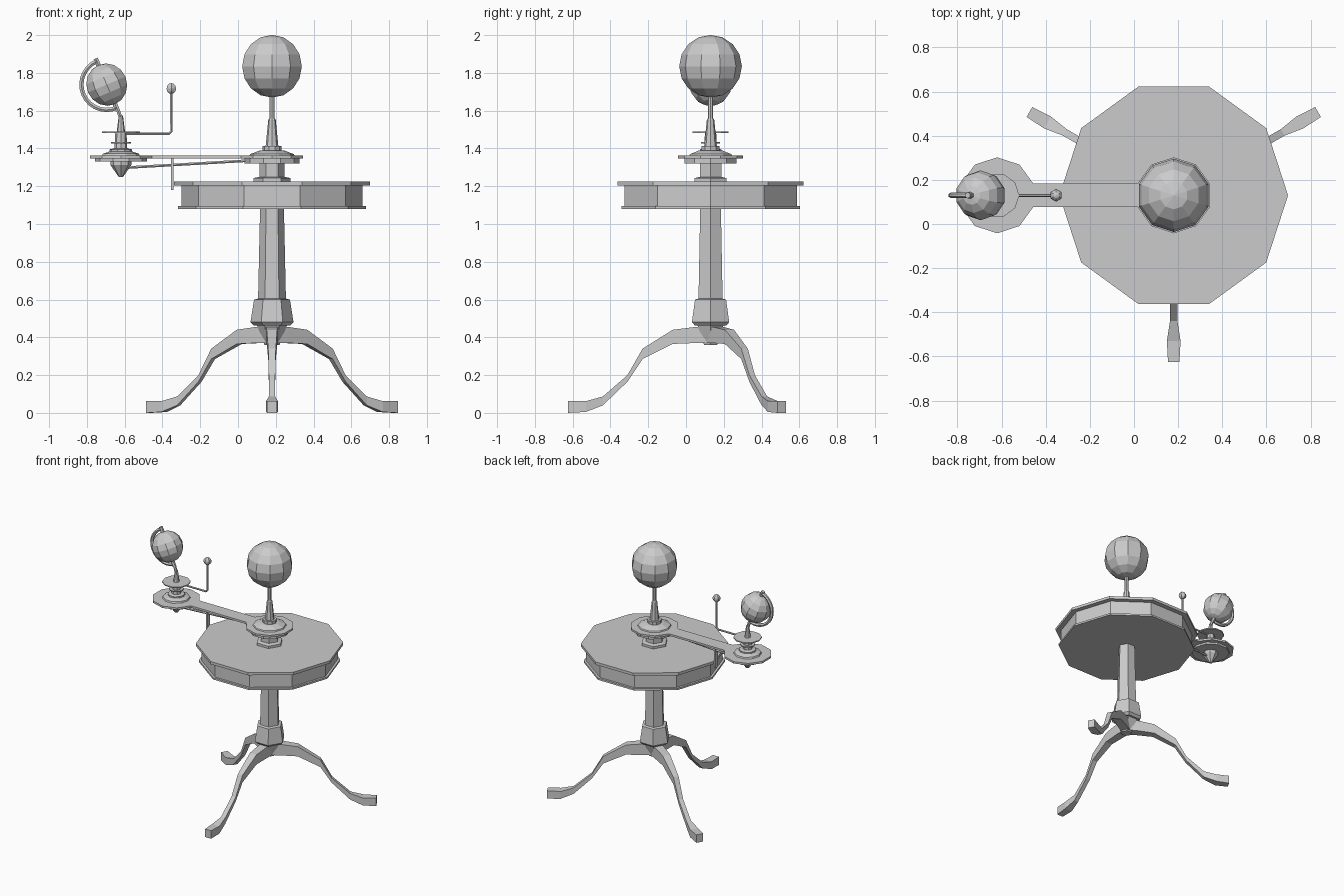
import bpy, bmesh
from math import sin, cos, pi, radians
from mathutils import Vector, Matrix

if "Cube" in bpy.data.objects:
    bpy.data.objects.remove(bpy.data.objects["Cube"])

grey = bpy.data.materials.new("plain_grey")
grey.use_nodes = True
grey.diffuse_color = (0.6, 0.6, 0.6, 1)
grey.node_tree.nodes["Principled BSDF"].inputs["Base Color"].default_value = (0.6, 0.6, 0.6, 1)

HUB = Vector((0.18, 0.13, 0))      # main vertical axis
END = Vector((-0.62, 0.13, 0))     # axis at the far end of the arm


def finish(name, bm):
    bmesh.ops.recalc_face_normals(bm, faces=bm.faces)
    mesh = bpy.data.meshes.new(name)
    bm.to_mesh(mesh)
    bm.free()
    mesh.materials.append(grey)
    obj = bpy.data.objects.new(name, mesh)
    bpy.context.collection.objects.link(obj)
    return obj


def loft(name, rings):
    """Skin a list of equal-sized point rings and cap both ends."""
    bm = bmesh.new()
    loops = [[bm.verts.new(p) for p in ring] for ring in rings]
    n = len(loops[0])
    for a, b in zip(loops, loops[1:]):
        for i in range(n):
            j = (i + 1) % n
            bm.faces.new((a[i], a[j], b[j], b[i]))
    bm.faces.new(loops[0])
    bm.faces.new(loops[-1])
    return finish(name, bm)


def polygon(centre, r, z, sides, turn=0):
    return [centre + Vector((r * cos(a), r * sin(a), z))
            for a in (radians(turn) + 2 * pi * i / sides for i in range(sides))]


def lathe(name, centre, profile, sides=10):
    return loft(name, [polygon(centre, r, z, sides) for r, z in profile])


def tube(name, path, r, sides=6):
    """Sweep a round section along a path of (x, z) points."""
    pts = [Vector((x, HUB.y, z)) for x, z in path]
    side = Vector((0, 1, 0))
    rings = []
    for i, p in enumerate(pts):
        before = (p - pts[i - 1]).normalized() if i else Vector()
        after = (pts[i + 1] - p).normalized() if i < len(pts) - 1 else Vector()
        across = (before + after).normalized().cross(side)
        rings.append([p + side * r * cos(2 * pi * k / sides)
                      + across * r * sin(2 * pi * k / sides) for k in range(sides)])
    return loft(name, rings)


def ball(name, centre, r, segments, rings, tilt=0):
    bm = bmesh.new()
    bmesh.ops.create_uvsphere(
        bm, u_segments=segments, v_segments=rings, radius=r,
        matrix=Matrix.Translation(centre) @ Matrix.Rotation(radians(tilt), 4, 'Y'))
    return finish(name, bm)


def box(name, centre, size):
    bm = bmesh.new()
    bmesh.ops.create_cube(bm, size=1, matrix=Matrix.Translation(centre)
                          @ Matrix.Diagonal((*size, 1)))
    return finish(name, bm)


# Three curved legs: (distance out, top height, bottom height, half width)
leg = [(0, .455, .37, .035), (.08, .455, .37, .033), (.2, .44, .365, .028),
       (.36, .34, .285, .02), (.44, .2, .165, .017), (.57, .087, .04, .017),
       (.66, .062, .005, .031), (.755, .062, 0, .026)]
for label, angle in (("front", -90), ("back_left", 30), ("back_right", 150)):
    out = Vector((cos(radians(angle)), sin(radians(angle)), 0))
    wide = Vector((-out.y, out.x, 0))
    loft(label + "_leg", [
        [HUB + out * d + wide * s * w + Vector((0, 0, z))
         for s, z in ((-1, low), (1, low), (1, top), (-1, top))]
        for d, top, low, w in leg])

# Six-sided pedestal
lathe("leg_hub", HUB, [(.04, .36), (.08, .465)], 6)
lathe("pedestal_collar", HUB, [(.095, .462), (.114, .48), (.095, .6), (.074, .605)], 6)
lathe("pedestal_column", HUB, [(.074, .59), (.063, 1.09)], 6)

# Ten-sided table drum
lathe("table_drum", HUB, [(.497, 1.08), (.497, 1.094), (.48, 1.094), (.48, 1.204),
                          (.518, 1.204), (.518, 1.225)])

# Short column carrying the arm
lathe("column_foot", HUB, [(.097, 1.22), (.097, 1.243), (.066, 1.25)], 6)
lathe("upper_column", HUB, [(.066, 1.24), (.066, 1.33)], 6)

# Arm plate: two decagons joined by a straight bar
outline = [(HUB.x, i) for i in range(-4, 5)] + [(END.x, i) for i in range(1, 10)]
plate = []
for cx, i in outline:
    a = radians(18 + 36 * i - 18) if cx == HUB.x else radians(36 * i)
    plate.append((cx, a))
# drop the vertices that face the other disc's centre
plate = [(HUB.x, radians(18 + 36 * i)) for i in range(-5, 5)]
plate += [(END.x, radians(18 + 36 * i)) for i in range(0, 10)]
loft("arm_plate", [[Vector((cx + .172 * cos(a), HUB.y + .172 * sin(a), z)) for cx, a in plate]
                   for z in (1.347, 1.362)])

# Stepped hub with the tapered sun post
lathe("hub_underside", HUB, [(.145, 1.32), (.145, 1.348)])
lathe("hub_steps", HUB, [(.12, 1.36), (.115, 1.37), (.068, 1.388), (.05, 1.39), (.05, 1.412)])
lathe("sun_post", HUB, [(.034, 1.41), (.02, 1.55), (.014, 1.56), (.014, 1.69)], 8)
ball("sun_globe", HUB + Vector((0, 0, 1.835)), .166, 10, 8)

# Stack at the far end of the arm
lathe("end_underside", END, [(.138, 1.332), (.138, 1.348)])
lathe("end_pulley", END, [(.012, 1.25), (.055, 1.312), (.055, 1.335)], 8)
lathe("end_steps", END, [(.1, 1.36), (.095, 1.372), (.06, 1.384), (.06, 1.395), (.035, 1.4)])
lathe("end_spindle", END, [(.034, 1.395), (.03, 1.48), (.022, 1.49), (.011, 1.575)], 8)
lathe("lower_dial", END, [(.053, 1.427), (.053, 1.435)])
lathe("upper_dial", END, [(.1, 1.481), (.1, 1.489)])

# Tilted globe inside a half ring
TILT = radians(23)
globe = Vector((-.695, HUB.y, 1.738))
ball("tilted_globe", globe, .113, 10, 8, -23)
arc = [pi / 2 + TILT + pi * i / 14 for i in range(15)]
tube("half_ring", [(globe.x + .134 * cos(a), globe.z + .134 * sin(a)) for a in arc], .013)
for label, s in (("top", 1), ("bottom", -1)):
    tube(label + "_pivot", [(globe.x - s * d * sin(TILT), globe.z + s * d * cos(TILT))
                            for d in (.1, .15)], .014)
tube("globe_support", [(END.x, 1.56), (-.638, 1.61)], .011)

# Bent rod with its small ball
tube("moon_rod", [(END.x, 1.478), (-.366, 1.478), (-.353, 1.491), (-.353, 1.71)], .007)
ball("moon_ball", Vector((-.353, HUB.y, 1.717)), .029, 6, 6)

# Drive bar under the arm and its hanging handle
tube("drive_bar", [(-.6, 1.298), (.1, 1.338)], .008)
box("arm_handle", Vector((-.347, HUB.y, 1.265)), (.013, .03, .17))
